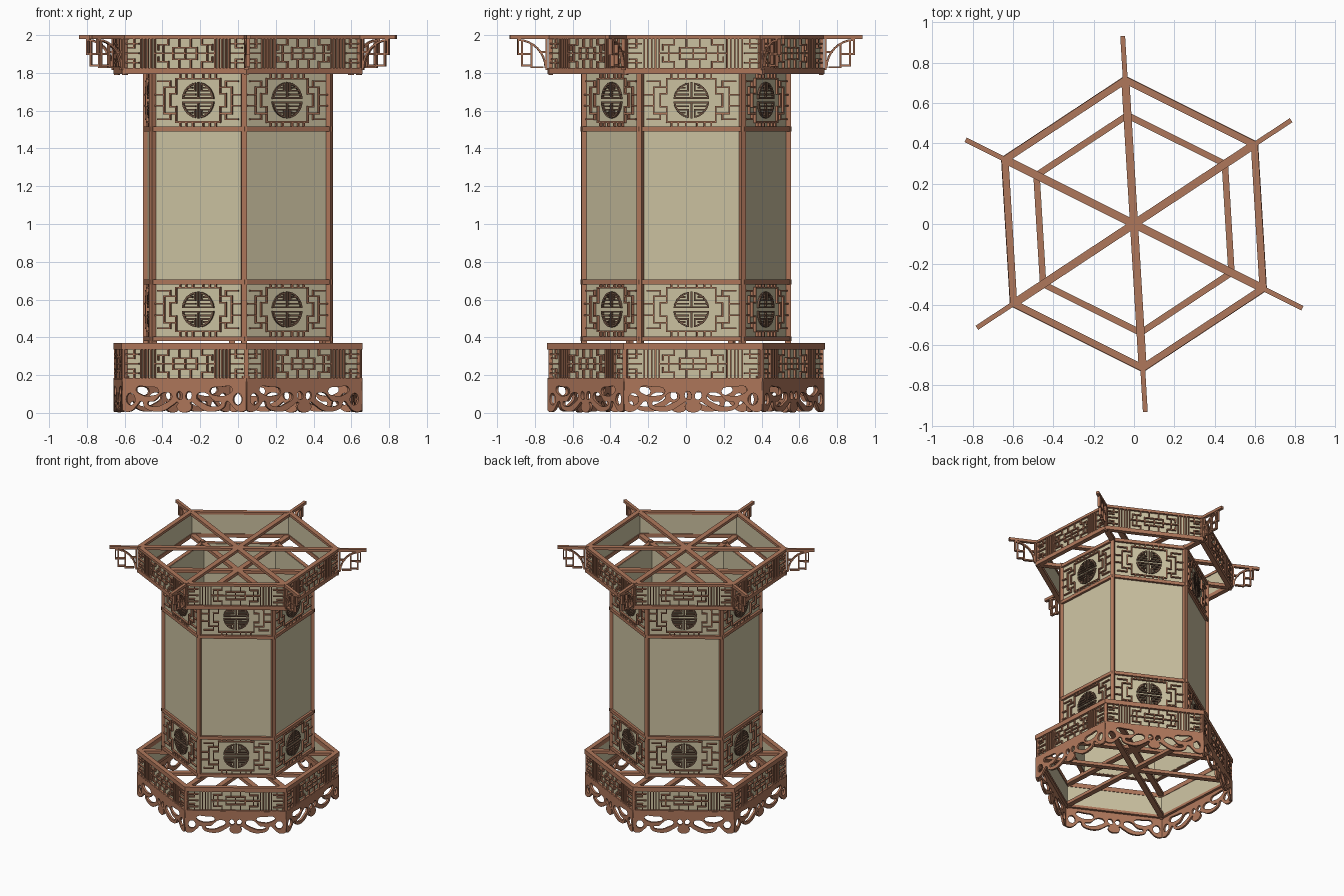
import bpy, bmesh, math
from mathutils import Matrix, Vector

if "Cube" in bpy.data.objects:
    bpy.data.objects.remove(bpy.data.objects["Cube"])

TURN = math.radians(3.45)                       # whole lantern is slightly turned
SIDE = [TURN + math.radians(60 * k) for k in range(6)]
CORNER = [a + math.radians(30) for a in SIDE]
C30 = math.cos(math.radians(30))


def material(name, rgb):
    m = bpy.data.materials.new(name)
    m.diffuse_color = (*rgb, 1)
    m.use_nodes = True
    m.node_tree.nodes["Principled BSDF"].inputs["Base Color"].default_value = m.diffuse_color
    return m


WOOD = material("brown wood", (0.43, 0.185, 0.105))
PAPER = material("cream paper", (0.61, 0.546, 0.36))
DARK = material("dark wood", (0.17, 0.095, 0.06))


def finish(name, bm, mat):
    bmesh.ops.recalc_face_normals(bm, faces=bm.faces)
    me = bpy.data.meshes.new(name)
    bm.to_mesh(me)
    bm.free()
    me.materials.append(mat)
    ob = bpy.data.objects.new(name, me)
    bpy.context.collection.objects.link(ob)
    return ob


def frame(a, dist=0.0, z=0.0):
    """Side plane: local x runs along the side, y is up, z points outwards."""
    c, s = math.cos(a), math.sin(a)
    return Matrix(((-s, 0, c, c * dist), (c, 0, s, s * dist), (0, 1, 0, z), (0, 0, 0, 1)))


def radial(a):
    """Radial plane: local x points outwards, y is up."""
    return frame(a - math.pi / 2)


def hex_ring(name, apothem, width, z0, z1, mat):
    bm = bmesh.new()
    loops = []
    for ap, z in ((apothem, z0), (apothem, z1), (apothem - width, z1), (apothem - width, z0)):
        r = ap / C30
        loops.append([bm.verts.new((r * math.cos(a), r * math.sin(a), z)) for a in CORNER])
    for i in range(4):
        for k in range(6):
            p, q, j = loops[i], loops[(i + 1) % 4], (k + 1) % 6
            bm.faces.new((p[k], p[j], q[j], q[k]))
    return finish(name, bm, mat)


def stroke(bm, M, pts, t, w0, w1):
    """Square-section strip along a polyline in the plane of M."""
    for (x0, y0), (x1, y1) in zip(pts, pts[1:]):
        d = Vector((x1 - x0, y1 - y0))
        L = (Matrix.Translation(((x0 + x1) / 2, (y0 + y1) / 2, (w0 + w1) / 2))
             @ Matrix.Rotation(math.atan2(d.y, d.x), 4, 'Z')
             @ Matrix.Diagonal((d.length + t * 0.9, t, w1 - w0, 1)))
        bmesh.ops.create_cube(bm, size=1, matrix=M @ L)


def arc(cx, cy, r, a0, a1, n):
    return [(cx + r * math.cos(math.radians(a0 + (a1 - a0) * i / n)),
             cy + r * math.sin(math.radians(a0 + (a1 - a0) * i / n))) for i in range(n + 1)]


def lattice(name, paths, apothem, z, mat, t=0.008, depth=0.014):
    """Repeats strokes on all six sides, mirrored left to right."""
    bm = bmesh.new()
    for a in SIDE:
        M = frame(a, apothem, z)
        for p in paths:
            stroke(bm, M, p, t, -0.002, depth)
            if any(abs(x) > 1e-6 for x, y in p):
                stroke(bm, M, [(-x, y) for x, y in p], t, -0.002, depth)
    return finish(name, bm, mat)


def posts(name, r, size, z0, z1):
    bm = bmesh.new()
    for a in CORNER:
        stroke(bm, radial(a), [(r, z0), (r, z1)], size, -size / 2, size / 2)
    return finish(name, bm, WOOD)


def cross_beams(name, r, z0, z1, width=0.04):
    bm = bmesh.new()
    zc, h = (z0 + z1) / 2, z1 - z0
    for a in CORNER[:3]:
        stroke(bm, radial(a), [(-r, zc), (r, zc)], h, -width / 2, width / 2)
    return finish(name, bm, WOOD)


def both(paths):
    """Adds the upside-down copy of each path."""
    return paths + [[(x, -y) for x, y in p] for p in paths]


# Body: paper walls, corner posts and rails
hex_ring("body_paper", 0.466, 0.014, 0.385, 1.815, PAPER)
posts("body_posts", 0.54, 0.03, 0.37, 1.82)
for i, z in enumerate((0.38, 0.68, 1.49, 1.795)):
    hex_ring(f"body_rail_{i + 1}", 0.484, 0.03, z, z + 0.025, WOOD)

# Body frets and round medallions
body_fret = both([
    [(0, 0.115), (0.13, 0.115), (0.13, 0.07), (0.2, 0.07), (0.2, 0)],
    [(0.165, 0.07), (0.165, 0.1), (0.235, 0.1)],
    [(0.13, 0.07), (0.13, 0.035), (0.165, 0.035), (0.165, 0)],
    [(0.03, 0.115), (0.03, 0.145)], [(0.07, 0.115), (0.07, 0.145)],
    [(0.105, 0.115), (0.105, 0.145)],
    [(0.2, 0.03), (0.25, 0.03)],
])
medal = [arc(0, 0, 0.09, 12, 78, 8), arc(0, 0, 0.09, -78, -12, 8)] + both([
    [(0.0, 0.092), (0, 0.012)],
    [(0, 0.012), (0.09, 0.012)],
    [(0.018, 0.088), (0.018, 0.05), (0.072, 0.05)],
    [(0.018, 0.031), (0.084, 0.031)],
    [(0.036, 0.066), (0.062, 0.066)],
])
for label, z in (("lower", 0.547), ("upper", 1.655)):
    lattice(f"{label}_body_fret", body_fret, 0.466, z, WOOD)
    lattice(f"{label}_medallions", medal, 0.466, z, DARK, 0.009, 0.012)

# Outer bands at top and bottom
band_fret = both([
    [(0, 0.03), (0.07, 0.03), (0.07, 0)],
    [(0.035, 0.03), (0.035, 0.075)],
    [(0.1, 0.075), (0.1, 0.045), (0.16, 0.045), (0.16, 0.02)],
    [(0.13, 0.045), (0.13, 0.0)],
    [(0.3, 0.075), (0.3, 0.03), (0.335, 0.03)],
    [(0.275, 0.05), (0.345, 0.05)],
]) + [[(0, 0), (0.18, 0)], [(0, -0.03), (0, 0.03)], [(0.275, 0), (0.35, 0)]] + [
    [(x, -0.078), (x, 0.078)] for x in (0.18, 0.2, 0.22, 0.24, 0.26)]
hex_ring("lower_band_paper", 0.62, 0.012, 0.175, 0.345, PAPER)
hex_ring("lower_band_top_rail", 0.639, 0.035, 0.335, 0.37, WOOD)
hex_ring("lower_band_bottom_rail", 0.637, 0.035, 0.165, 0.185, WOOD)
posts("lower_band_posts", 0.717, 0.024, 0.17, 0.35)
lattice("lower_band_fret", band_fret, 0.62, 0.26, WOOD)
hex_ring("upper_band_paper", 0.62, 0.012, 1.81, 1.985, PAPER)
hex_ring("upper_band_top_rail", 0.637, 0.035, 1.98, 2.0, WOOD)
hex_ring("upper_band_bottom_rail", 0.637, 0.035, 1.795, 1.825, WOOD)
posts("upper_band_posts", 0.717, 0.024, 1.8, 1.99)
lattice("upper_band_fret", band_fret, 0.62, 1.903, WOOD)

# Crossing beams, the top set reaching out past the corners
cross_beams("base_beams", 0.70, 0.17, 0.195)
cross_beams("lower_band_beams", 0.70, 0.343, 0.368)
cross_beams("upper_band_beams", 0.70, 1.797, 1.822)
cross_beams("roof_beams", 0.70, 1.978, 1.9995)
bm = bmesh.new()
for a in CORNER:
    stroke(bm, radial(a), [(0.70, 1.989), (0.925, 1.989)], 0.021, -0.012, 0.012)
finish("beam_ends", bm, WOOD)

# Corner brackets: curved brace with square frets
bm = bmesh.new()
for a in CORNER:
    M = radial(a)
    for p in (arc(0.895, 1.825, 0.15, 178, 92, 8),
              [(0.74, 1.82), (0.74, 1.98)],
              [(0.89, 1.98), (0.89, 1.90), (0.82, 1.90), (0.82, 1.83), (0.76, 1.83)],
              [(0.87, 1.97), (0.87, 1.84), (0.82, 1.84)],
              [(0.82, 1.90), (0.82, 1.95)],
              [(0.74, 1.91), (0.775, 1.91)]):
        stroke(bm, M, p, 0.01, -0.01, 0.01)
finish("corner_brackets", bm, WOOD)

# Carved apron: scalloped outline with scroll holes, cut from a flat curve
edge = [(0.03, 0.01), (0.045, 0.035), (0.036, 0.055), (0.07, 0.04), (0.12, 0.012),
        (0.18, 0.008), (0.235, 0.03), (0.252, 0.062), (0.28, 0.04), (0.31, 0.012),
        (0.345, 0.006)]
outline = ([(0, 0.003)] + edge + [(0.365, 0.015), (0.365, 0.18), (-0.365, 0.18), (-0.365, 0.015)]
           + [(-x, y) for x, y in reversed(edge)])
holes = [
    [(0.072, 0.09), (0.12, 0.048), (0.18, 0.034), (0.218, 0.052), (0.18, 0.062), (0.12, 0.108)],
    [(0.15, 0.115), (0.2, 0.09), (0.25, 0.095), (0.285, 0.128), (0.22, 0.138)],
    [(0.29, 0.065), (0.32, 0.042), (0.343, 0.07), (0.32, 0.105)],
    [(0.012, 0.075), (0.042, 0.08), (0.03, 0.115)],
]
cu = bpy.data.curves.new("apron_curve", 'CURVE')
cu.dimensions, cu.fill_mode, cu.extrude = '2D', 'BOTH', 0.008
for pts in [outline] + holes + [[(-x, y) for x, y in reversed(h)] for h in holes]:
    sp = cu.splines.new('BEZIER')
    sp.bezier_points.add(len(pts) - 1)
    sp.use_cyclic_u, sp.resolution_u = True, 4
    for b, (x, y) in zip(sp.bezier_points, pts):
        b.co = (x, y, 0)
        kind = 'VECTOR' if abs(x) > 0.36 else 'AUTO'
        b.handle_left_type = b.handle_right_type = kind
tmp = bpy.data.objects.new("apron_helper", cu)
bpy.context.collection.objects.link(tmp)
bpy.context.view_layer.update()
apron = bpy.data.meshes.new_from_object(tmp.evaluated_get(bpy.context.evaluated_depsgraph_get()))
bpy.data.objects.remove(tmp)
apron.materials.clear()
apron.materials.append(WOOD)
for k, a in enumerate(SIDE):
    ob = bpy.data.objects.new(f"apron_{k + 1}", apron)
    ob.matrix_world = frame(a, 0.63)
    bpy.context.collection.objects.link(ob)
